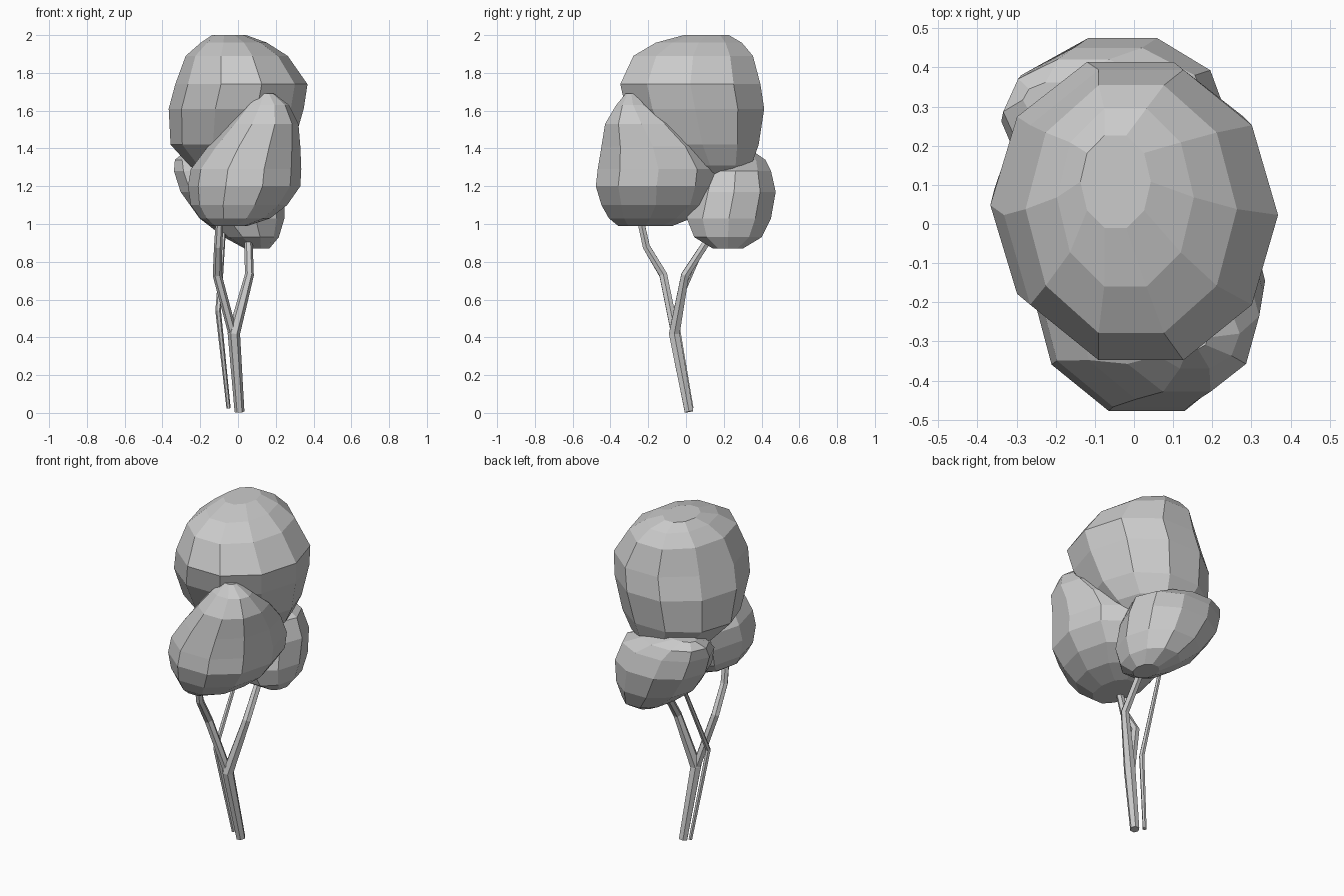
import bpy, bmesh
from math import sin, cos, pi, copysign
from mathutils import Vector


def finish(bm, name):
    bmesh.ops.recalc_face_normals(bm, faces=bm.faces)
    me = bpy.data.meshes.new(name)
    bm.to_mesh(me)
    bm.free()
    ob = bpy.data.objects.new(name, me)
    bpy.context.collection.objects.link(ob)
    return ob


def skin(bm, rings):
    # join matching rings of vertices with quads and close both ends
    n = len(rings[0])
    for a, b in zip(rings, rings[1:]):
        for i in range(n):
            j = (i + 1) % n
            bm.faces.new((a[i], a[j], b[j], b[i]))
    bm.faces.new(rings[0])
    bm.faces.new(rings[-1])


def full(v, power):
    # rounds a sine or cosine outwards for a fuller section
    return copysign(abs(v) ** power, v)


def foliage(name, levels, power=1.0, shift=(0, 0), sides=10):
    # each level: z, x min, x max, y min, y max
    bm = bmesh.new()
    rings = []
    for z, x0, x1, y0, y1 in levels:
        cx, cy, rx, ry = (x0 + x1) / 2, (y0 + y1) / 2, (x1 - x0) / 2, (y1 - y0) / 2
        rings.append([bm.verts.new((cx + shift[0] + rx * full(cos(2 * pi * i / sides), power),
                                    cy + shift[1] + ry * 1.04 * full(sin(2 * pi * i / sides), power), z))
                      for i in range(sides)])
    skin(bm, rings)
    return finish(bm, name)


def branch(name, points, sides=6):
    # each point: x, y, z, radius
    bm = bmesh.new()
    rings = []
    ps = [Vector(p[:3]) for p in points]
    for k, p in enumerate(points):
        d = (ps[min(k + 1, len(ps) - 1)] - ps[max(k - 1, 0)]).normalized()
        u = Vector((0, 1, 0)).cross(d).normalized()
        v = d.cross(u)
        rings.append([bm.verts.new(ps[k] + p[3] * (cos(2 * pi * i / sides) * u + sin(2 * pi * i / sides) * v))
                      for i in range(sides)])
    skin(bm, rings)
    return finish(bm, name)


# Foliage clumps
foliage("top_foliage", [
    (1.25, -0.17, 0.15, 0.00, 0.26), (1.31, -0.26, 0.22, -0.10, 0.34),
    (1.42, -0.36, 0.29, -0.22, 0.38), (1.61, -0.37, 0.345, -0.33, 0.41),
    (1.74, -0.335, 0.365, -0.36, 0.39), (1.89, -0.28, 0.26, -0.29, 0.35),
    (1.96, -0.20, 0.15, -0.17, 0.29), (2.00, -0.14, 0.04, -0.02, 0.22)], 1.0, (0.003, 0.008))
foliage("front_foliage", [
    (0.99, -0.14, 0.05, -0.36, -0.07), (1.03, -0.20, 0.17, -0.41, 0.03),
    (1.10, -0.25, 0.26, -0.45, 0.13), (1.20, -0.265, 0.33, -0.48, 0.17),
    (1.29, -0.25, 0.335, -0.47, 0.18), (1.41, -0.16, 0.33, -0.45, 0.10),
    (1.53, -0.05, 0.32, -0.43, -0.04), (1.63, 0.04, 0.27, -0.37, -0.19),
    (1.69, 0.11, 0.19, -0.32, -0.26)], 0.95)
foliage("back_foliage", [
    (0.87, 0.03, 0.16, 0.14, 0.30), (0.93, -0.08, 0.21, 0.04, 0.40),
    (1.03, -0.21, 0.24, 0.00, 0.45), (1.17, -0.31, 0.24, 0.03, 0.475),
    (1.28, -0.345, 0.20, 0.07, 0.45), (1.34, -0.34, 0.07, 0.15, 0.42),
    (1.38, -0.29, -0.12, 0.27, 0.36)], 0.97, (0.006, 0.002))

# Trunk that runs on into the right branch
branch("trunk", [(0.008, 0.016, 0.006, 0.026), (-0.022, -0.062, 0.42, 0.033),
                 (0.06, -0.005, 0.73, 0.024), (0.055, 0.14, 0.95, 0.021), (0.04, 0.2, 1.05, 0.019)])
# Left fork
branch("left_branch", [(-0.03, -0.06, 0.43, 0.024), (-0.11, -0.12, 0.73, 0.024),
                       (-0.105, -0.21, 0.88, 0.022), (-0.095, -0.25, 1.06, 0.02)])
# Thin second stem
branch("thin_stem", [(-0.05, 0.03, 0.025, 0.011), (-0.105, -0.06, 0.54, 0.015),
                     (-0.075, 0.13, 0.97, 0.011), (-0.07, 0.16, 1.07, 0.010)])
